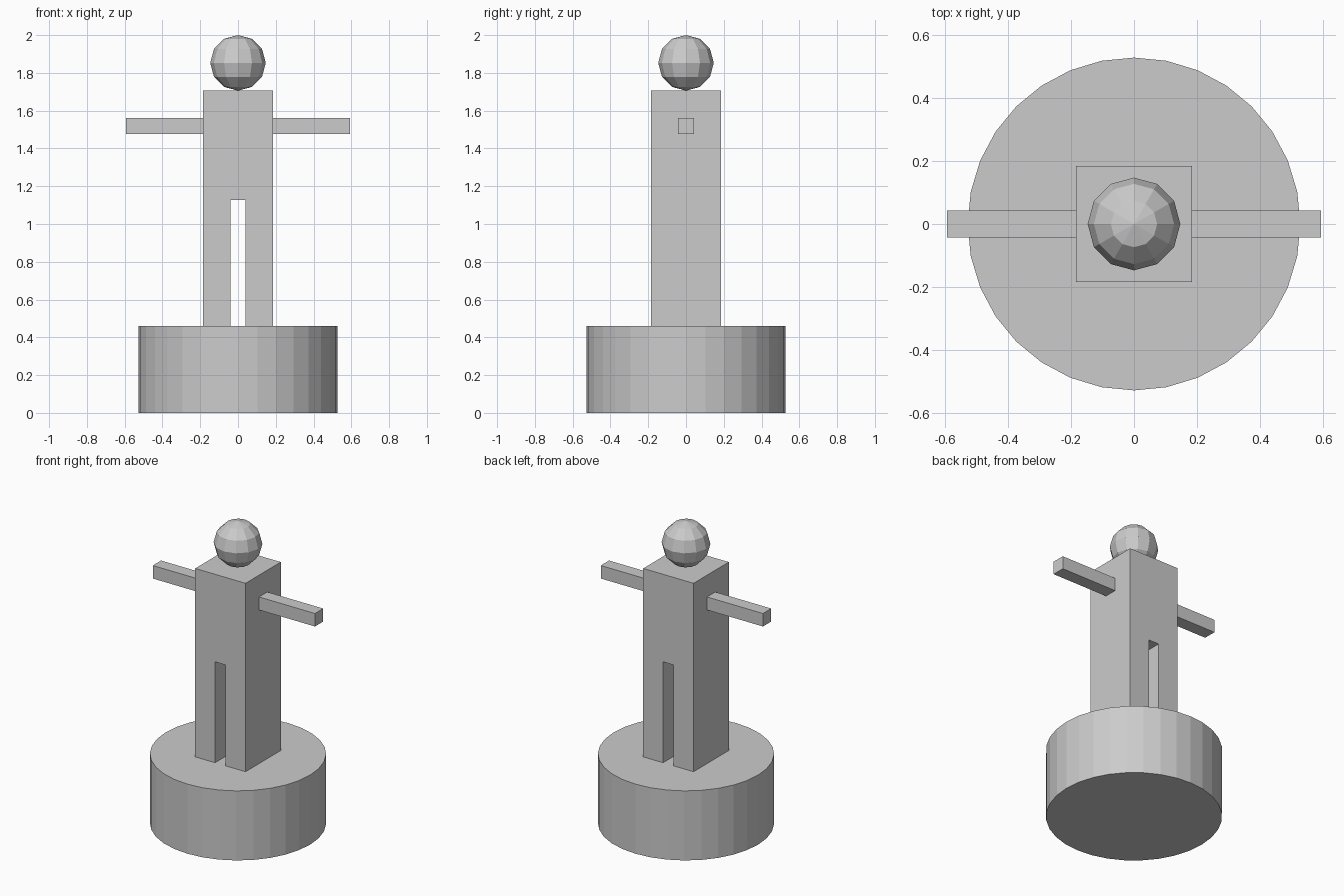
import bpy, bmesh
from mathutils import Matrix

if "Cube" in bpy.data.objects:
    bpy.data.objects.remove(bpy.data.objects["Cube"])

BASE_R, BASE_H = 0.528, 0.46
HALF, TOP = 0.184, 1.706
SLOT, SLOT_TOP = 0.039, 1.127


def make_object(name, bm):
    bmesh.ops.recalc_face_normals(bm, faces=bm.faces[:])
    mesh = bpy.data.meshes.new(name)
    bm.to_mesh(mesh)
    bm.free()
    obj = bpy.data.objects.new(name, mesh)
    bpy.context.collection.objects.link(obj)
    return obj


# Round pedestal
bm = bmesh.new()
bmesh.ops.create_cone(bm, cap_ends=True, segments=32, radius1=BASE_R, radius2=BASE_R,
                      depth=BASE_H, matrix=Matrix.Translation((0, 0, BASE_H / 2)))
make_object("pedestal", bm)

# Torso and legs: one front profile with a leg gap, extruded front to back
profile = [(-HALF, BASE_H), (-SLOT, BASE_H), (-SLOT, SLOT_TOP), (SLOT, SLOT_TOP),
           (SLOT, BASE_H), (HALF, BASE_H), (HALF, TOP), (-HALF, TOP)]
bm = bmesh.new()
face = bm.faces.new([bm.verts.new((x, -HALF, z)) for x, z in profile])
extruded = bmesh.ops.extrude_face_region(bm, geom=[face])["geom"]
bmesh.ops.translate(bm, vec=(0, 2 * HALF, 0),
                    verts=[g for g in extruded if isinstance(g, bmesh.types.BMVert)])
make_object("torso_and_legs", bm)

# Outstretched arms
ARM_END, ARM_W, ARM_Z = 0.593, 0.086, 1.519
for side, name in ((-1, "left_arm"), (1, "right_arm")):
    bm = bmesh.new()
    length = ARM_END - HALF
    place = Matrix.Translation((side * (HALF + length / 2), 0, ARM_Z))
    bmesh.ops.create_cube(bm, size=1, matrix=place @ Matrix.Diagonal((length, ARM_W, ARM_W, 1)))
    make_object(name, bm)

# Faceted head
bm = bmesh.new()
bmesh.ops.create_uvsphere(bm, u_segments=12, v_segments=6, radius=0.147,
                          matrix=Matrix.Translation((0, 0, 1.853)))
make_object("head", bm)
